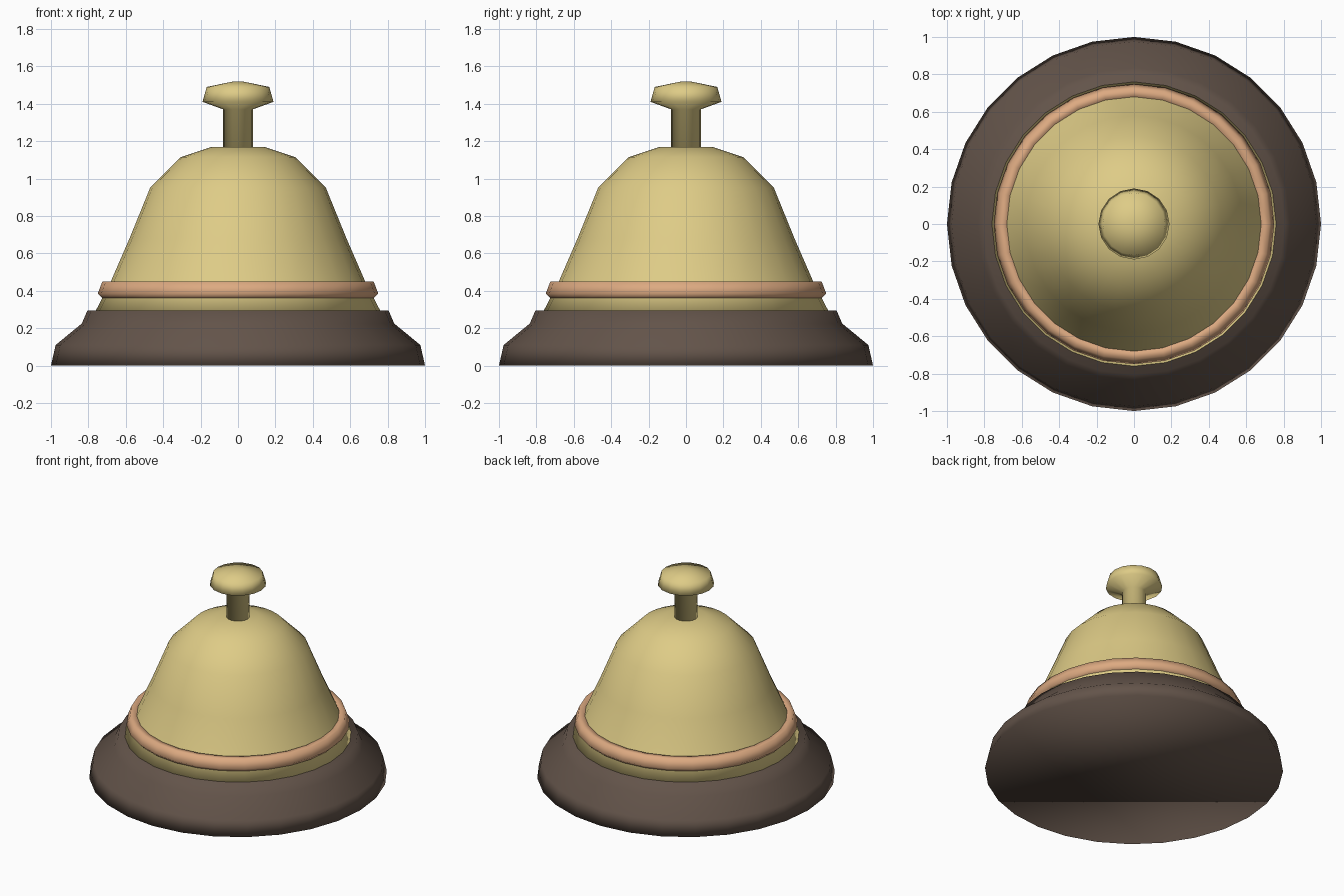
import bpy
import bmesh
from math import cos, sin, tau

cube = bpy.data.objects.get("Cube")
if cube:
    bpy.data.objects.remove(cube, do_unlink=True)


def material(name, rgb):
    mat = bpy.data.materials.new(name)
    mat.use_nodes = True
    colour = (*rgb, 1.0)
    mat.diffuse_color = colour
    mat.node_tree.nodes["Principled BSDF"].inputs["Base Color"].default_value = colour
    return mat


def lathe(name, profile, sides, mat, closed=False):
    """Revolve (radius, z) points about z; open profiles get flat end caps."""
    bm = bmesh.new()
    rings = [[bm.verts.new((r * cos(tau * i / sides), r * sin(tau * i / sides), z))
              for i in range(sides)] for r, z in profile]
    pairs = list(zip(rings, rings[1:]))
    if closed:
        pairs.append((rings[-1], rings[0]))
    else:
        bm.faces.new(rings[0][::-1])
        bm.faces.new(rings[-1])
    for low, high in pairs:
        for i in range(sides):
            j = (i + 1) % sides
            bm.faces.new((low[i], low[j], high[j], high[i]))
    bmesh.ops.recalc_face_normals(bm, faces=bm.faces)
    for face in bm.faces:
        face.smooth = True
    mesh = bpy.data.meshes.new(name)
    bm.to_mesh(mesh)
    bm.free()
    mesh.materials.append(mat)
    obj = bpy.data.objects.new(name, mesh)
    bpy.context.collection.objects.link(obj)
    return obj


brass = material("pale brass", (0.73, 0.60, 0.24))
copper = material("copper", (0.72, 0.40, 0.22))
wood = material("dark wood", (0.125, 0.088, 0.068))

# Stepped round base
lathe("base", [(1, 0), (0.975, 0.11), (0.835, 0.225), (0.805, 0.295)], 28, wood)

# Bell dome, its skirt resting on the base
lathe("bell_dome", [(0.765, 0.285), (0.68, 0.45), (0.58, 0.68), (0.47, 0.95),
                    (0.305, 1.115), (0.14, 1.17)], 28, brass)

# Band around the skirt
lathe("bell_band", [(0.68, 0.45), (0.725, 0.45), (0.75, 0.385),
                    (0.71, 0.345), (0.66, 0.385)][::-1], 28, copper, closed=True)

# Plunger: stem and push button in one piece
lathe("plunger", [(0.08, 1.16), (0.08, 1.37), (0.19, 1.41), (0.167, 1.49),
                  (0.03, 1.518)], 16, brass)
